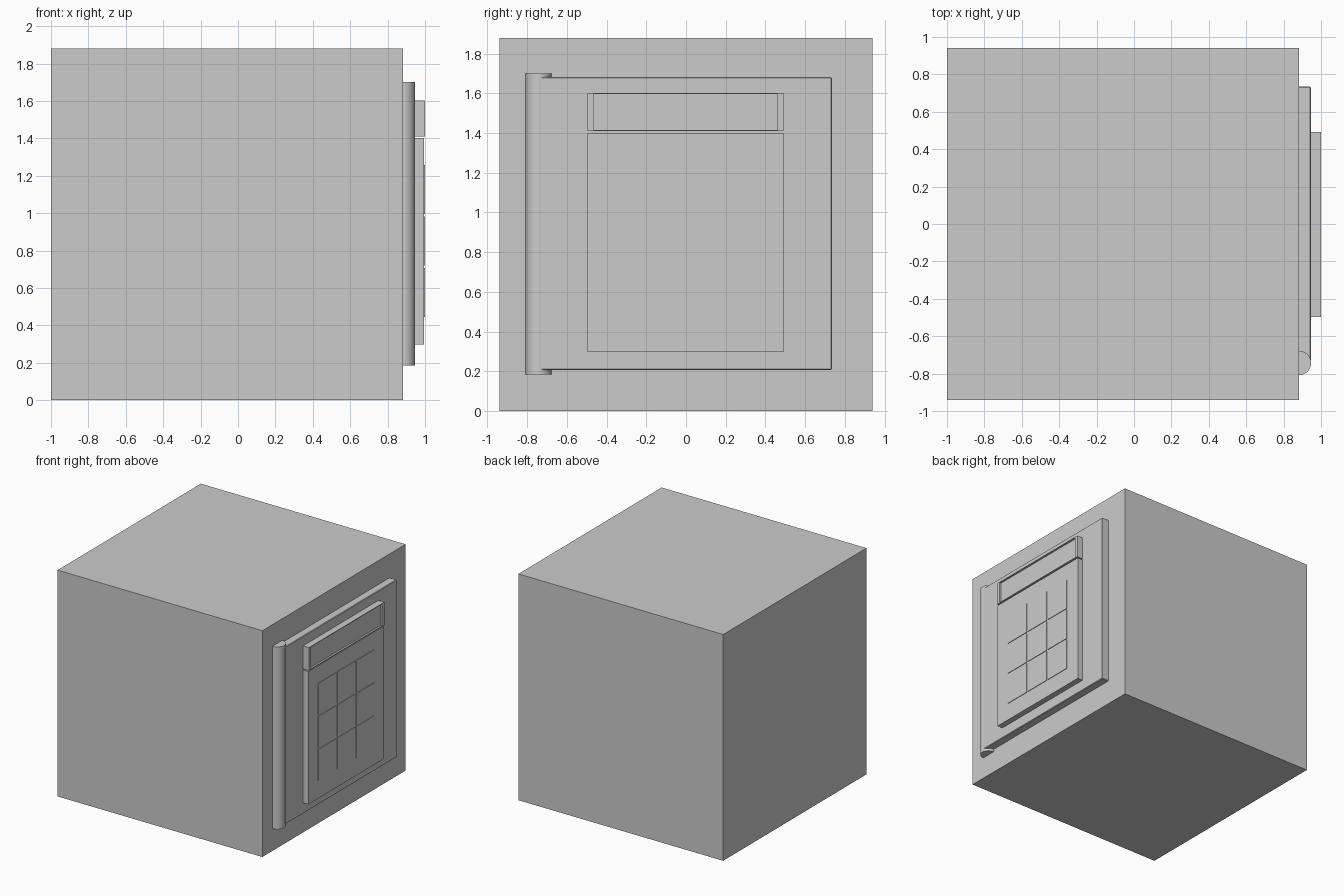
import bpy, bmesh

if "Cube" in bpy.data.objects:
    bpy.data.objects.remove(bpy.data.objects["Cube"])


def box(name, x, y, z, bevel=0.0):
    """Box from (min, max) ranges on each axis."""
    bm = bmesh.new()
    bmesh.ops.create_cube(bm, size=1)
    for v in bm.verts:
        v.co = [r[0] if c < 0 else r[1] for c, r in zip(v.co, (x, y, z))]
    me = bpy.data.meshes.new(name)
    bm.to_mesh(me)
    bm.free()
    ob = bpy.data.objects.new(name, me)
    bpy.context.collection.objects.link(ob)
    if bevel:
        m = ob.modifiers.new("edge_bevel", 'BEVEL')
        m.width, m.segments = bevel, 1
    return ob


def recess(ob, y, z, depth):
    """Cut a shallow rectangular pocket into the face at x = 1."""
    cutter = box(ob.name + "_cutter", (1 - depth, 1.1), y, z)
    cutter.hide_render = True
    cutter.hide_set(True)
    m = ob.modifiers.new("recess", 'BOOLEAN')
    m.operation, m.object, m.solver = 'DIFFERENCE', cutter, 'EXACT'


# Safe body and door
box("safe_body", (-1, 0.882), (-0.94, 0.94), (0, 1.88))
box("door", (0.87, 0.946), (-0.735, 0.735), (0.207, 1.682), 0.005)

# Hinge barrel, half sunk into the body
bpy.ops.mesh.primitive_cylinder_add(vertices=48, radius=0.065, depth=1.515,
                                    location=(0.882, -0.743, 0.9425))
bpy.context.object.name = "hinge"
bpy.ops.object.shade_smooth_by_angle()

# Display with a shallow screen pocket
display = box("display", (0.94, 1), (-0.497, 0.492), (1.41, 1.602))
recess(display, (-0.467, 0.462), (1.416, 1.596), 0.015)

# Keypad plate with nine key pockets, each holding a key
box("keypad_plate", (0.94, 0.995), (-0.497, 0.492), (0.298, 1.401))
for row in range(3):
    for col in range(3):
        y0, z0 = -0.369 + col * 0.247, 0.446 + row * 0.2745
        box(f"key_{row}_{col}", (0.98, 1), (y0, y0 + 0.235), (z0, z0 + 0.262))
